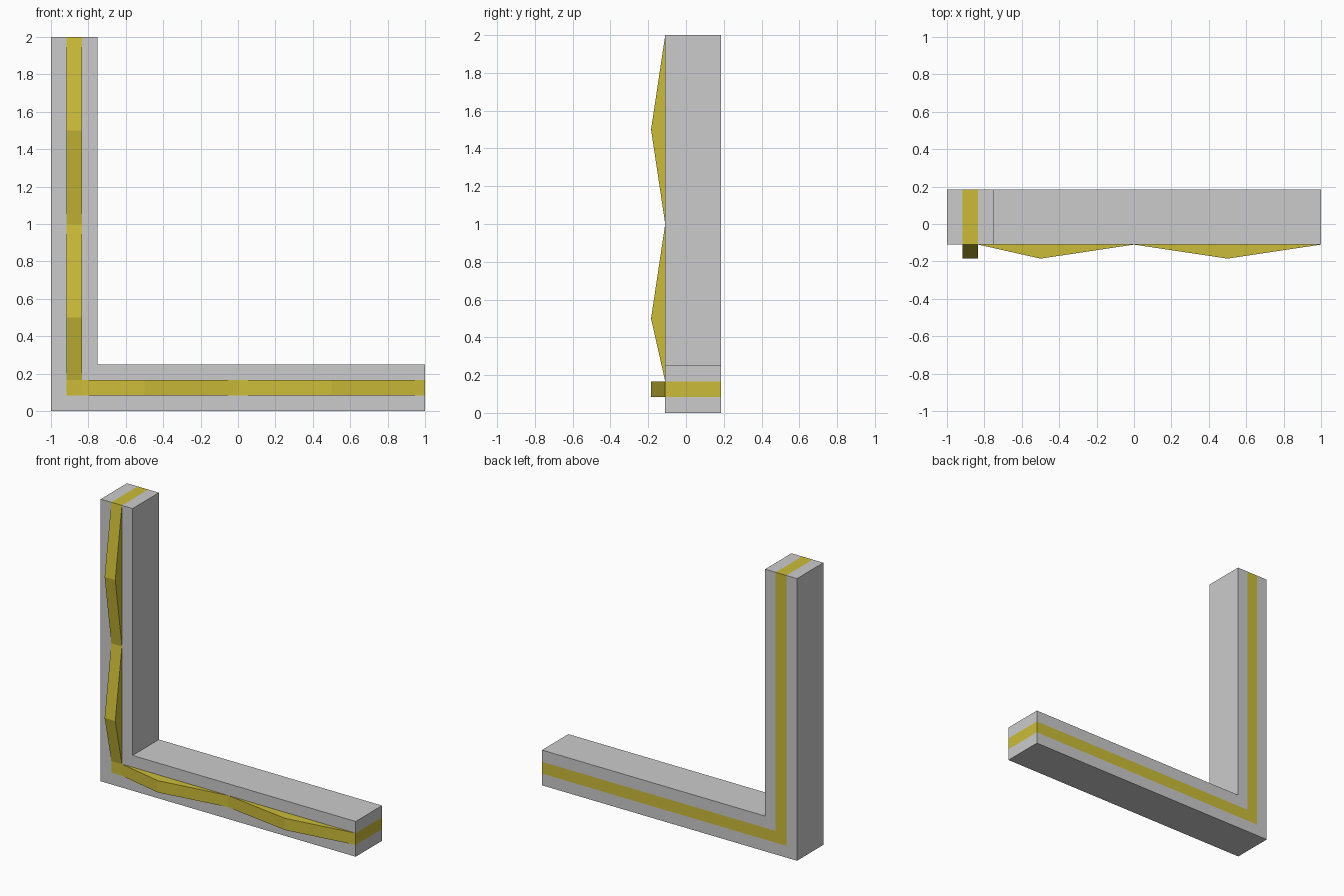
import bpy, bmesh

if "Cube" in bpy.data.objects:
    bpy.data.objects.remove(bpy.data.objects["Cube"])

FRONT, BACK, PEAK = -0.11, 0.185, -0.185
W = 0.25 / 3  # width of each layer of the L


def finish(name, bm, color=None):
    bmesh.ops.remove_doubles(bm, verts=bm.verts, dist=1e-5)
    bmesh.ops.recalc_face_normals(bm, faces=bm.faces)
    mesh = bpy.data.meshes.new(name)
    bm.to_mesh(mesh)
    bm.free()
    obj = bpy.data.objects.new(name, mesh)
    bpy.context.collection.objects.link(obj)
    if color:
        mat = bpy.data.materials.new(name)
        mat.diffuse_color = color
        mat.use_nodes = True
        mat.node_tree.nodes["Principled BSDF"].inputs["Base Color"].default_value = mat.diffuse_color
        mesh.materials.append(mat)
    return obj


def l_layer(name, a, b, stations, color=None):
    """Sweep a rectangle along the L between offsets a (outer) and b (inner).
    Each station: (outer xz, inner xz, front y)."""
    bm = bmesh.new()
    rings = [[bm.verts.new((p[0], y, p[1])) for p, y in
              ((o, f), (i, f), (i, BACK), (o, BACK))] for o, i, f in stations]
    for r, s in zip(rings, rings[1:]):
        for k in range(4):
            j = (k + 1) % 4
            bm.faces.new((r[k], r[j], s[j], s[k]))
    bm.faces.new(rings[0])
    bm.faces.new(rings[-1])
    return finish(name, bm, color)


def stations(a, b, waves):
    """Down the post, round the corner, along the foot."""
    up = [(2, FRONT)] + waves + [(b, FRONT)]
    post = [((-1 + a, z), (-1 + b, z), f) for z, f in up]
    corner = [((-1 + a, a), (-1 + b, b), FRONT)]
    foot = [((s - 1, a), (s - 1, b), f) for s, f in reversed(up)]
    return post + corner + foot


# Grey outer and inner layers
l_layer("outer_frame", 0, W, stations(0, W, []))
l_layer("inner_frame", 2 * W, 3 * W, stations(2 * W, 3 * W, []))

# Yellow middle layer with a zigzag front
zigzag = [(1.5, PEAK), (1.0, FRONT), (0.5, PEAK)]
l_layer("zigzag_strip", W, 2 * W, stations(W, 2 * W, zigzag), (0.6, 0.5, 0.04, 1))
